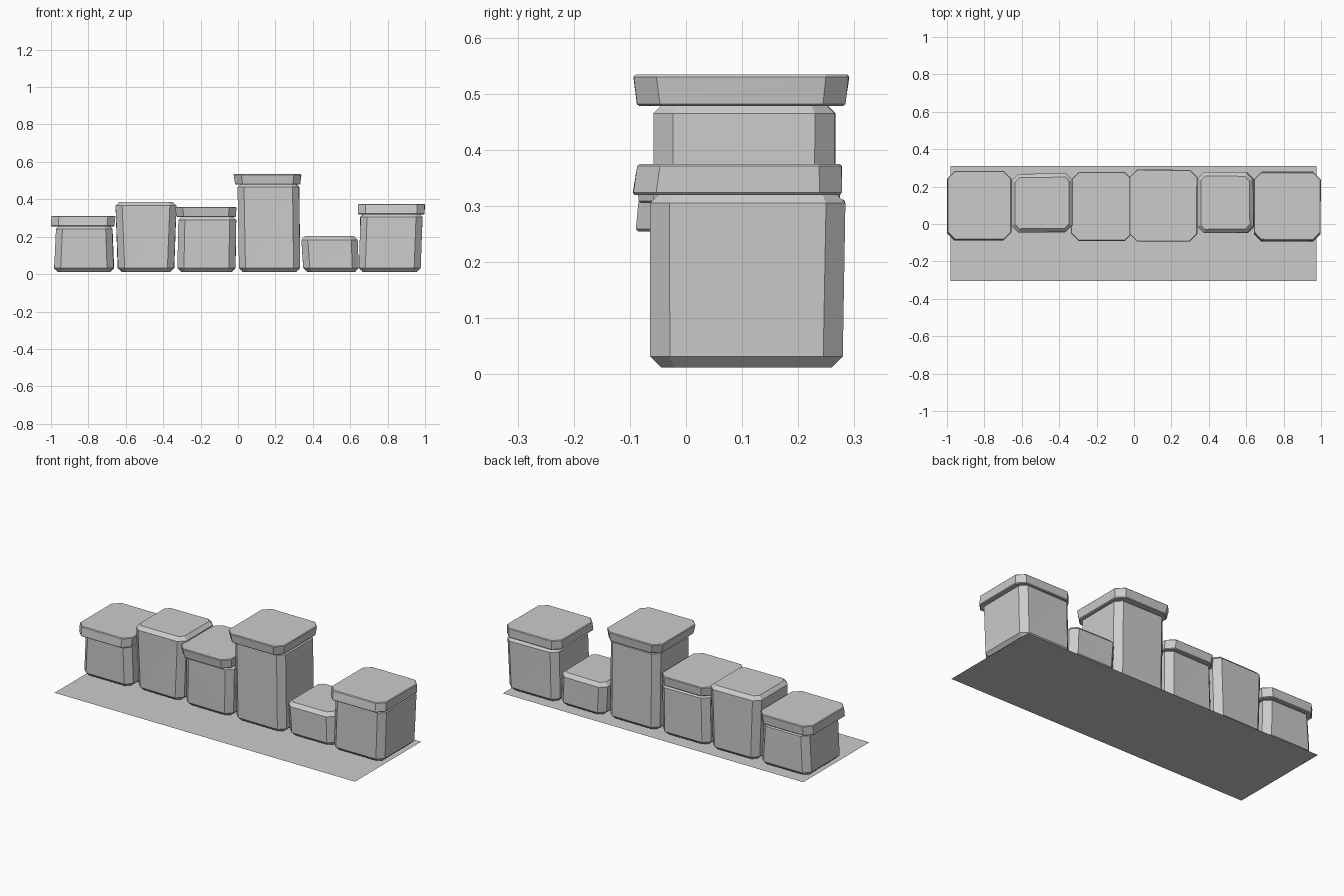
import bpy, bmesh, random

if "Cube" in bpy.data.objects:
    bpy.data.objects.remove(bpy.data.objects["Cube"])

random.seed(4)


def make_object(name, bm):
    mesh = bpy.data.meshes.new(name)
    bmesh.ops.recalc_face_normals(bm, faces=bm.faces)
    bm.to_mesh(mesh)
    bm.free()
    obj = bpy.data.objects.new(name, mesh)
    bpy.context.collection.objects.link(obj)


def chiselled_box(name, bottom, top, corner, rim, jitter=0.006):
    """Tapered box; bottom and top are (x0, x1, y0, y1, z)."""
    bm = bmesh.new()
    bmesh.ops.create_cube(bm, size=1)
    for v in bm.verts:
        e = top if v.co.z > 0 else bottom
        # uneven hand-cut corners, pulled inward only
        sx, sy = v.co.x > 0, v.co.y > 0
        dx, dy = random.uniform(0, jitter), random.uniform(0, jitter)
        v.co = (e[1] - dx if sx else e[0] + dx,
                e[3] - dy if sy else e[2] + dy, e[4])
    uprights = [e for e in bm.edges
                if abs(e.verts[0].co.z - e.verts[1].co.z) > 0.01]
    bmesh.ops.bevel(bm, geom=uprights, offset=corner, segments=1,
                    affect='EDGES', clamp_overlap=True)
    rims = [e for e in bm.edges
            if abs(e.verts[0].co.z - e.verts[1].co.z) < 0.001]
    bmesh.ops.bevel(bm, geom=rims, offset=rim, segments=1,
                    affect='EDGES', clamp_overlap=True)
    bmesh.ops.triangulate(bm, faces=[f for f in bm.faces if len(f.verts) == 4])
    make_object(name, bm)


# ground strip
bm = bmesh.new()
bm.faces.new([bm.verts.new(p) for p in
              ((-0.98, -0.305, 0), (0.975, -0.305, 0),
               (0.975, 0.31, 0), (-0.98, 0.31, 0))])
make_object("ground_strip", bm)

# stone posts: bottom x0, x1, top x0, x1, front y, back y, top z
Z0 = 0.012
posts = [
    (-0.985, -0.66, -0.975, -0.67, -0.06, 0.275, 0.262),
    (-0.645, -0.338, -0.66, -0.325, -0.047, 0.272, 0.386),
    (-0.33, -0.012, -0.322, -0.005, -0.058, 0.268, 0.31),
    (0.005, 0.335, -0.005, 0.33, -0.06, 0.268, 0.485),
    (0.345, 0.648, 0.337, 0.64, -0.05, 0.28, 0.203),
    (0.645, 0.978, 0.65, 0.99, -0.065, 0.285, 0.325),
]
for i, (a, b, c, d, y0, y1, z) in enumerate(posts):
    chiselled_box(f"stone_post_{i + 1}", (a, b, y0, y1, Z0),
                  (c, d, y0, y1, z), 0.035, 0.02)

# cap stones: bottom extents, top extents
caps = [
    ((-1.0, -0.66, -0.09, 0.28, 0.255), (-1.0, -0.655, -0.085, 0.285, 0.312)),
    ((-0.33, -0.01, -0.085, 0.275, 0.305), (-0.338, -0.008, -0.092, 0.28, 0.36)),
    ((-0.015, 0.335, -0.088, 0.286, 0.478), (-0.025, 0.342, -0.095, 0.292, 0.534)),
    ((0.64, 1.0, -0.096, 0.28, 0.32), (0.64, 1.0, -0.088, 0.28, 0.375)),
]
for i, (bottom, top) in enumerate(caps):
    chiselled_box(f"cap_stone_{i + 1}", bottom, top, 0.04, 0.004, 0.003)
